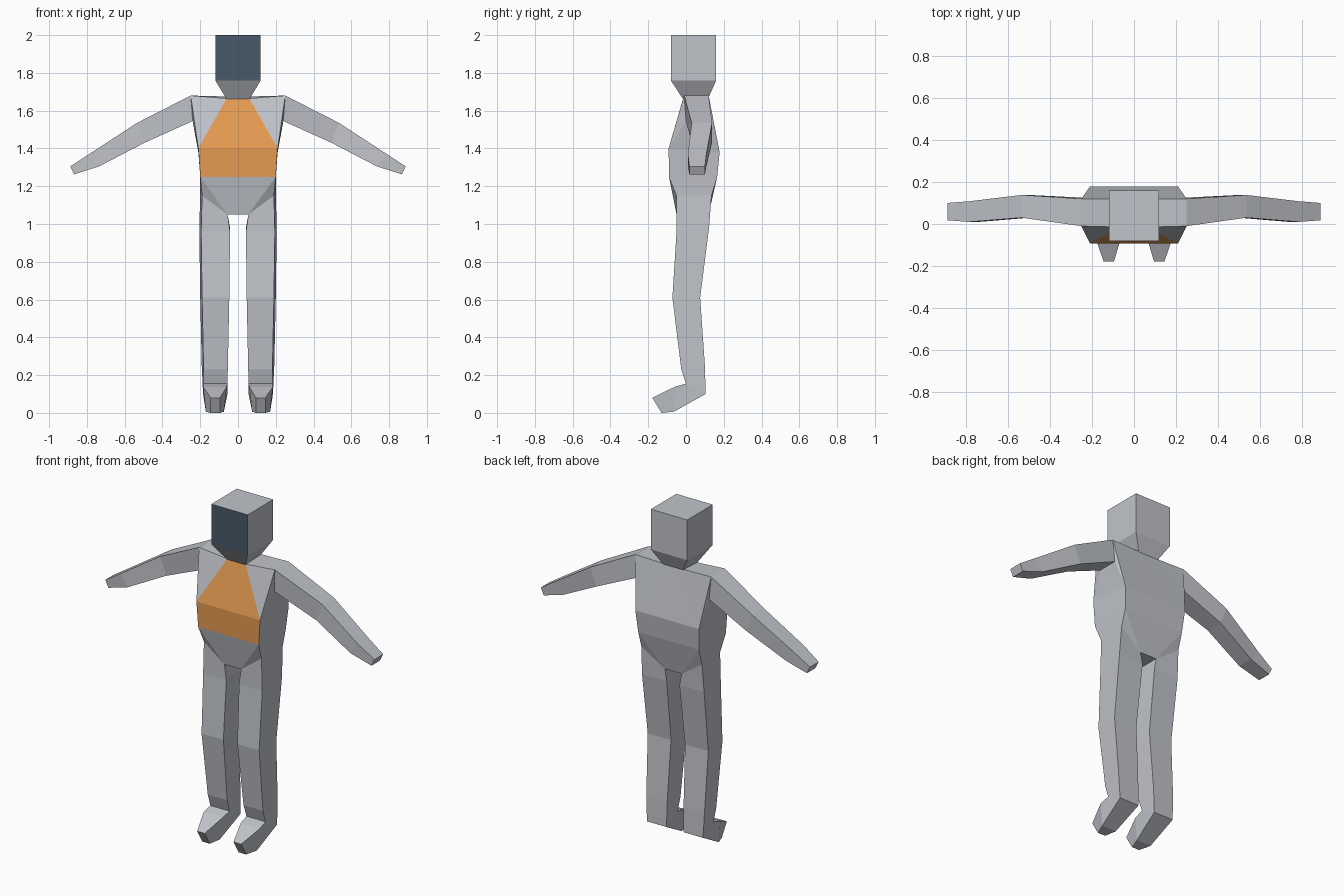
import bpy
import bmesh

if "Cube" in bpy.data.objects:
    bpy.data.objects.remove(bpy.data.objects["Cube"])


def material(name, rgb):
    m = bpy.data.materials.new(name)
    m.diffuse_color = (*rgb, 1.0)
    m.use_nodes = True
    m.node_tree.nodes["Principled BSDF"].inputs["Base Color"].default_value = m.diffuse_color
    return m


GREY = material("suit_grey", (0.53, 0.55, 0.59))
ORANGE = material("chest_orange", (0.79, 0.33, 0.085))
NAVY = material("visor_navy", (0.065, 0.10, 0.145))


def finish(bm, name, mats):
    bmesh.ops.recalc_face_normals(bm, faces=bm.faces)
    mesh = bpy.data.meshes.new(name)
    bm.to_mesh(mesh)
    bm.free()
    for m in mats:
        mesh.materials.append(m)
    ob = bpy.data.objects.new(name, mesh)
    bpy.context.collection.objects.link(ob)
    return ob


def loft(name, rings, mats, mirror=False, cap_start=False):
    """Skin four-sided rings and close the far end."""
    bm = bmesh.new()
    rows = [[bm.verts.new(p) for p in ring] for ring in rings]
    for a, b in zip(rows, rows[1:]):
        for i in range(4):
            j = (i + 1) % 4
            bm.faces.new((a[i], a[j], b[j], b[i]))
    bm.faces.new(rows[-1])
    bm.faces.new(rows[0])
    bmesh.ops.recalc_face_normals(bm, faces=bm.faces)
    if not cap_start:
        # the root opens onto the torso socket
        bm.faces.ensure_lookup_table()
        bmesh.ops.delete(bm, geom=[bm.faces[-1]], context='FACES_ONLY')
    ob = finish(bm, name, mats)
    if mirror:
        mod = ob.modifiers.new("other_side", 'MIRROR')
        mod.use_mirror_merge = False
    return ob


# Torso landmarks on one side: second letter is f(ront) or b(ack)
P = {
    "neck_f": (0.06, -0.015, 1.665), "neck_b": (0.06, 0.12, 1.675),
    "shoulder_f": (0.25, -0.01, 1.68), "shoulder_b": (0.25, 0.12, 1.68),
    "armpit_f": (0.24, 0.0, 1.545), "armpit_b": (0.24, 0.125, 1.545),
    "chest_f": (0.21, -0.092, 1.40), "chest_b": (0.21, 0.178, 1.38),
    "waist_f": (0.20, -0.09, 1.25), "waist_b": (0.20, 0.165, 1.25),
    "hip_f": (0.19, -0.05, 1.15), "hip_b": (0.20, 0.135, 1.15),
    "crotch_f": (0.055, -0.05, 1.05), "crotch_b": (0.055, 0.12, 1.05),
}

# Torso: centre strip around the body, then matching side panels
bm = bmesh.new()
V = {s: {k: bm.verts.new((s * x, y, z)) for k, (x, y, z) in P.items()}
     for s in (1, -1)}
R, L = V[1], V[-1]
chain = ["neck_f", "chest_f", "waist_f", "crotch_f",
         "crotch_b", "waist_b", "chest_b", "neck_b"]
for i, a in enumerate(chain):
    b = chain[(i + 1) % len(chain)]
    f = bm.faces.new((R[a], R[b], L[b], L[a]))
    f.material_index = 1 if i < 2 else 0
for side in (R, L):
    for e in "fb":
        for tri in (("neck", "chest", "shoulder"), ("shoulder", "chest", "armpit"),
                    ("waist", "crotch", "hip")):
            bm.faces.new([side[f"{k}_{e}"] for k in tri])
    for a, b in (("neck", "shoulder"), ("armpit", "chest"),
                 ("chest", "waist"), ("waist", "hip")):
        bm.faces.new((side[a + "_f"], side[b + "_f"], side[b + "_b"], side[a + "_b"]))
finish(bm, "torso", [GREY, ORANGE])

# Arms: top front, bottom front, bottom back, top back at each joint


def arm_ring(xt, zt, xb, zb, yf, yb):
    return [(xt, yf, zt), (xb, yf, zb), (xb, yb, zb), (xt, yb, zt)]


loft("arms", [
    [P[k] for k in ("shoulder_f", "armpit_f", "armpit_b", "shoulder_b")],
    arm_ring(0.535, 1.535, 0.495, 1.43, 0.03, 0.138),
    arm_ring(0.785, 1.372, 0.735, 1.305, 0.01, 0.108),
    arm_ring(0.888, 1.305, 0.868, 1.263, 0.018, 0.10),
], [GREY], mirror=True)

# Legs and feet: inner front, outer front, outer back, inner back


def leg_ring(xi, xo, yf, yb, zf, zb, flare=0.01):
    return [(xi, yf, zf), (xo, yf, zf), (xo + flare, yb, zb), (xi, yb, zb)]


loft("legs", [
    [P[k] for k in ("crotch_f", "hip_f", "hip_b", "crotch_b")],
    leg_ring(0.042, 0.195, -0.05, 0.122, 0.96, 0.98),
    leg_ring(0.046, 0.19, -0.072, 0.075, 0.61, 0.61),
    leg_ring(0.054, 0.182, -0.025, 0.10, 0.23, 0.25),
    leg_ring(0.056, 0.182, 0.0, 0.104, 0.155, 0.10, 0.003),
    [(0.06, -0.06, 0.138), (0.185, -0.06, 0.138), (0.17, -0.065, 0.006), (0.075, -0.065, 0.006)],
    [(0.095, -0.178, 0.08), (0.145, -0.178, 0.08), (0.145, -0.13, 0.0), (0.095, -0.13, 0.0)],
], [GREY], mirror=True)

# Head with tapered neck


def box_ring(hx, yf, yb, z):
    return [(-hx, yf, z), (hx, yf, z), (hx, yb, z), (-hx, yb, z)]


head = loft("head_and_neck", [
    box_ring(0.06, -0.015, 0.115, 1.66),
    box_ring(0.12, -0.08, 0.16, 1.76),
    box_ring(0.12, -0.08, 0.16, 2.0),
], [GREY, NAVY], cap_start=True)

# Visor: the forward-facing side of the head
for poly in head.data.polygons:
    if poly.normal.y < -0.99:
        poly.material_index = 1
